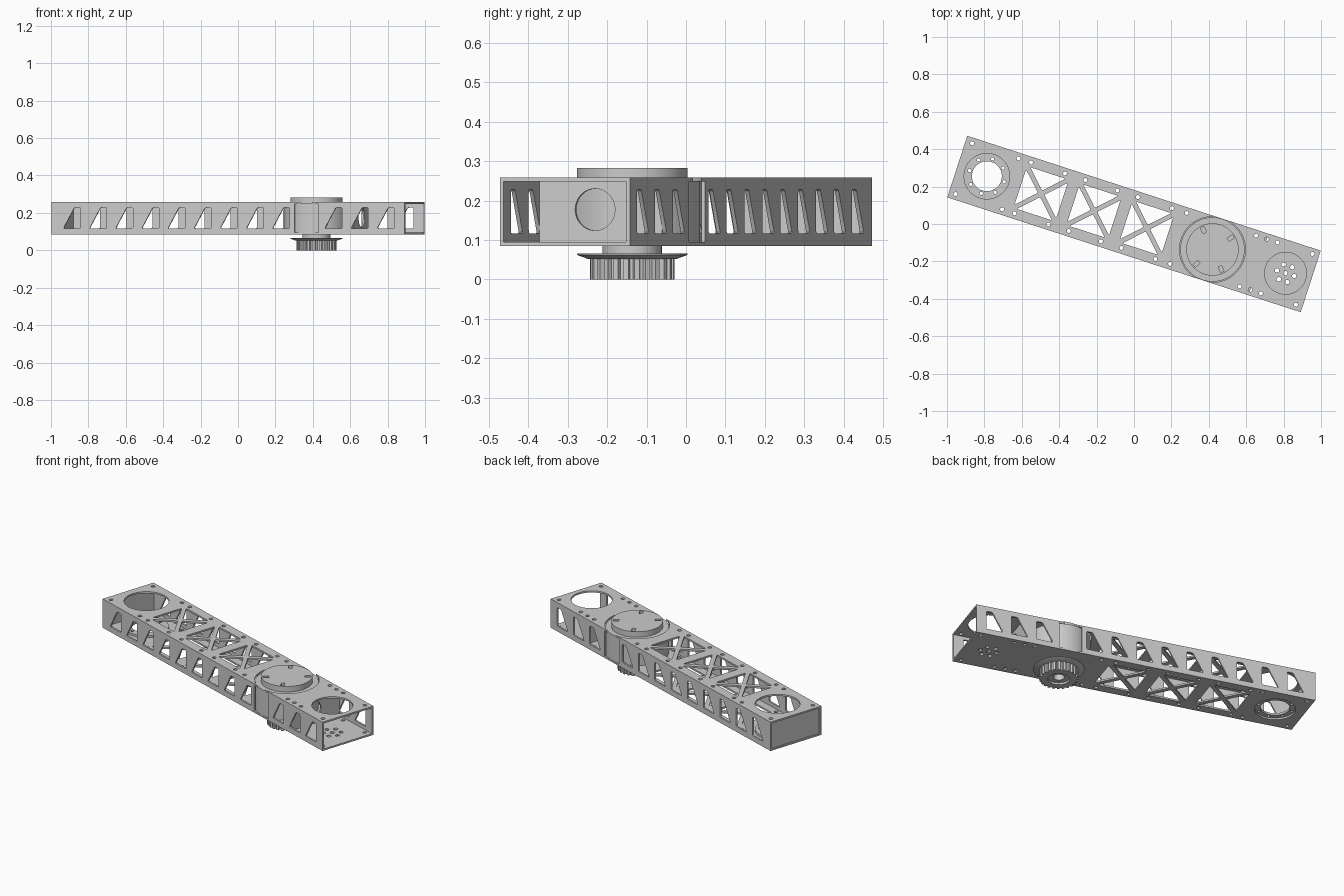
import bpy
from math import sin, cos, pi, radians, sqrt, asin
from mathutils import Matrix, Vector

if "Cube" in bpy.data.objects:
    bpy.data.objects.remove(bpy.data.objects["Cube"])

ARM = Matrix.Rotation(radians(-18), 4, 'Z')      # arm lies 18 degrees off the x axis
L, W, T = 0.9935, 0.173, 0.01                    # half length, half width, wall thickness
Z0, Z1 = 0.085, 0.258                            # bottom and top of the box beam
HUB, HUB_R = 0.441, 0.176                        # turret position along the arm, opening radius
SIDE = Matrix(((1, 0, 0, 0), (0, 0, -1, 0), (0, 1, 0, 0), (0, 0, 0, 1)))
CROSS = Matrix(((0, 0, 1, 0), (1, 0, 0, 0), (0, 1, 0, 0), (0, 0, 0, 1)))


def circle(x, y, r, n=48):
    return [(x + r * cos(2 * pi * i / n), y + r * sin(2 * pi * i / n)) for i in range(n)]


def rect(x0, x1, y0, y1):
    return [(x0, y0), (x1, y0), (x1, y1), (x0, y1)]


def rounded(pts, r=0.008):
    out = []
    for i, p in enumerate(pts):
        p, a, b = Vector(p), Vector(pts[i - 1]), Vector(pts[(i + 1) % len(pts)])
        s, e = p + (a - p).normalized() * r, p + (b - p).normalized() * r
        out += [tuple(s * (1 - t) ** 2 + p * 2 * t * (1 - t) + e * t * t) for t in (0, .33, .67, 1)]
    return out


def plate(name, loops, lo, hi, frame=Matrix()):
    """Flat part: filled outlines with nested holes, thickened from lo to hi."""
    cu = bpy.data.curves.new(name, 'CURVE')
    cu.dimensions, cu.fill_mode, cu.extrude = '2D', 'BOTH', (hi - lo) / 2
    for pts in loops:
        sp = cu.splines.new('POLY')
        sp.points.add(len(pts) - 1)
        for q, p in zip(sp.points, pts):
            q.co = (p[0], p[1], 0, 1)
        sp.use_cyclic_u = True
    ob = bpy.data.objects.new(name, cu)
    bpy.context.collection.objects.link(ob)
    ob.matrix_world = ARM @ frame @ Matrix.Translation((0, 0, (lo + hi) / 2))
    bpy.ops.object.select_all(action='DESELECT')
    ob.select_set(True)
    bpy.context.view_layer.objects.active = ob
    bpy.ops.object.convert(target='MESH')
    bpy.ops.object.shade_smooth_by_angle(angle=radians(30))
    return bpy.context.object


# Truss windows and bolt holes shared by the top and bottom plates
truss = []
a, k = 0.117, 0.018
for c in (-0.522, -0.225, 0.072):
    for s in (-1, 1):
        truss.append(rounded([(c + s * a, -a + k), (c + s * a, a - k), (c + s * k, 0)]))
        truss.append(rounded([(c - a + k, s * a), (c + a - k, s * a), (c, s * k)]))
bolts = [circle(u, s * 0.143, 0.011, 12) for s in (-1, 1)
         for u in (-0.957, -0.695, -0.625, -0.435, -0.32, -0.14, -0.025, 0.166, 0.25,
                   0.64, 0.70, 0.76, 0.957)]

# Top plate, split in two by the round turret opening
am = asin(W / HUB_R)
arc = [(HUB_R * cos(t), HUB_R * sin(t)) for t in [am - 2 * am * i / 32 for i in range(33)]]
left = [(-L, -W)] + [(HUB - x, -y) for x, y in arc] + [(-L, W)]
left = [(-L, W), (-L, -W)] + [(HUB - x, -y) for x, y in arc]
right = [(L, -W), (L, W)] + [(HUB + x, y) for x, y in arc]
plate("top_plate", [left, right, circle(-0.827, 0, 0.122), circle(0.852, 0, 0.112)]
      + truss + bolts, Z1 - T, Z1)

# Bottom plate with the seven hole pattern
seven = [circle(0.852, 0, 0.012, 12)] + [
    circle(0.852 + 0.048 * cos(i * pi / 3), 0.048 * sin(i * pi / 3), 0.012, 12) for i in range(6)]
plate("bottom_plate", [rect(-L, L, -W, W), circle(-0.827, 0, 0.112)] + seven + truss + bolts,
      Z0, Z0 + T)

# Bearing ring with its bolt circle
ring = [circle(-0.827 + 0.097 * cos(i * pi / 4), 0.097 * sin(i * pi / 4), 0.009, 12) for i in range(8)]
plate("bearing_ring", [circle(-0.827, 0, 0.122), circle(-0.827, 0, 0.08)] + ring, Z0 + T, Z0 + 0.022)

# Side walls with slanted windows and a gap for the turret
gap = sqrt(HUB_R ** 2 - (W - T) ** 2)
windows = []
for i in range(13):
    u = -0.876 + 0.147 * i
    if abs(u - HUB) > 0.1:
        windows.append(rounded([(u - 0.05, 0.117), (u + 0.047, 0.117),
                                (u + 0.047, 0.228), (u + 0.012, 0.228)]))
for name, v in (("front_wall", -W), ("back_wall", W - T)):
    plate(name, [rect(-L, HUB - gap, Z0 + T, Z1 - T), rect(HUB + gap, L, Z0 + T, Z1 - T)] + windows,
          -v - T, -v, SIDE)

# End cap and inner bulkhead
inner = rect(-W + T, W - T, Z0 + T, Z1 - T)
plate("end_cap", [inner], -L + 0.006, -L + 0.016, CROSS)
plate("bulkhead", [inner, circle(-0.015, 0.177, 0.053)], 0.69, 0.70, CROSS)

# Turret housing and slotted lid
plate("turret_housing", [circle(HUB, 0, 0.172, 64)], Z0 + T, 0.25)
plate("lid_base", [circle(HUB, 0, 0.14, 64)], 0.25, 0.268)
slots = []
for deg in (50, 133, 240, 312):
    d = Vector((cos(radians(deg)), sin(radians(deg))))
    n = Vector((-d.y, d.x))
    slots.append([tuple(Vector((HUB, 0)) + d * p + n * q)
                  for p, q in ((.098, -.01), (.131, -.01), (.131, .01), (.098, .01))])
plate("lid_top", [circle(HUB, 0, 0.14, 64)] + slots, 0.268, 0.283)

# Neck, tapered flange and toothed pulley under the arm
plate("neck", [circle(HUB, 0, 0.075), circle(HUB, 0, 0.032)], 0.063, Z0)
hub = ARM @ Vector((HUB, 0, 0))
bpy.ops.mesh.primitive_cone_add(vertices=64, radius1=0.112, radius2=0.14, depth=0.01,
                                location=(hub.x, hub.y, 0.057))
bpy.context.object.name = "pulley_flange"
bpy.ops.object.shade_smooth_by_angle(angle=radians(30))
plate("flange_rim", [circle(HUB, 0, 0.14, 64)], 0.062, 0.066)
teeth, N = [], 24
for i in range(N):
    for f, r in ((0, .096), (.3, .096), (.42, .107), (.88, .107)):
        t = 2 * pi * (i + f) / N
        teeth.append((HUB + r * cos(t), r * sin(t)))
plate("toothed_pulley", [teeth, circle(HUB, 0, 0.06)], 0, 0.054)
plate("pulley_hub", [circle(HUB, 0, 0.06), circle(HUB, 0, 0.03)], 0.012, 0.054)
